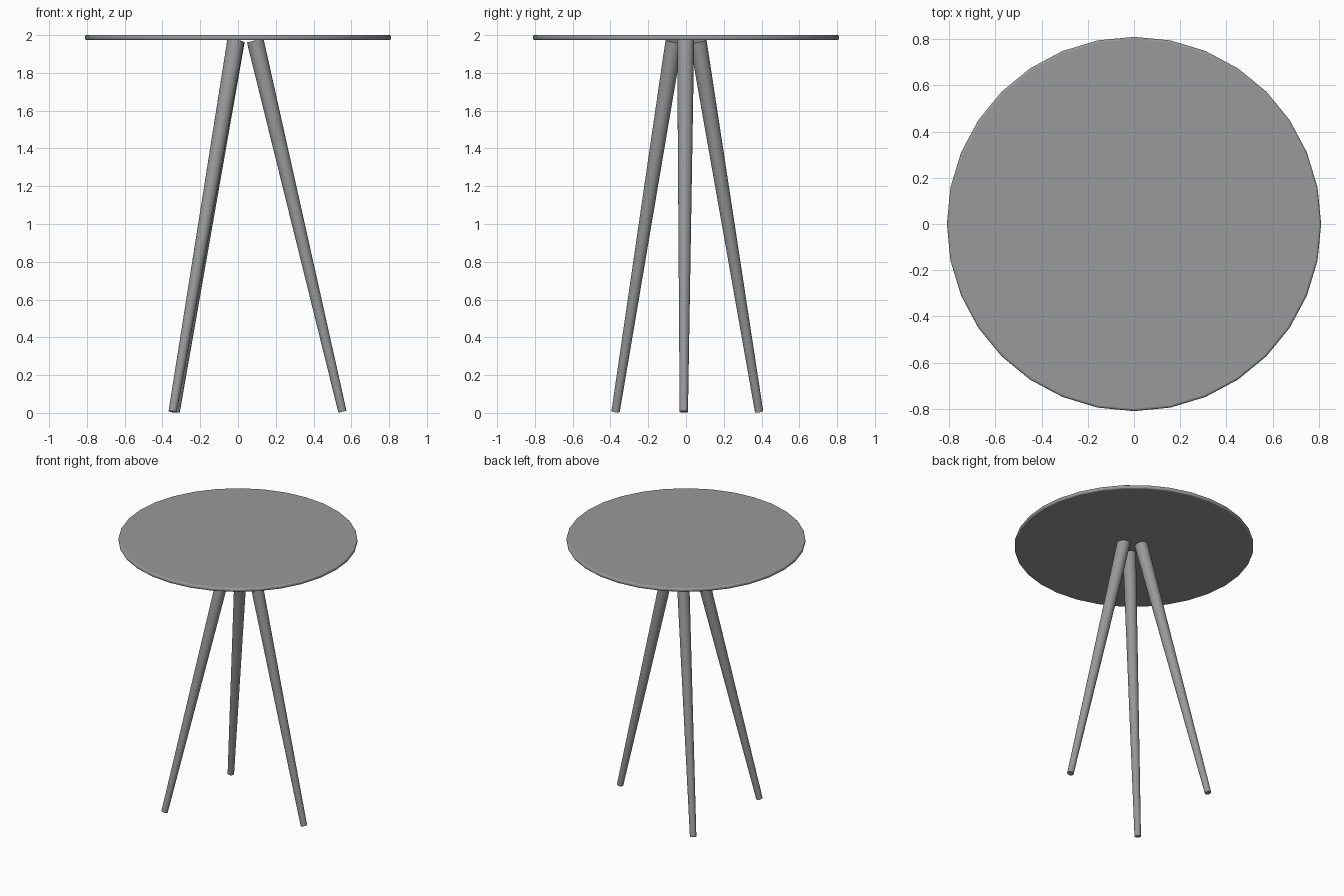
import bpy
from mathutils import Vector, Matrix
from math import radians

if "Cube" in bpy.data.objects:
    bpy.data.objects.remove(bpy.data.objects["Cube"])

# Dark grey finish
grey = bpy.data.materials.new("dark_grey")
grey.diffuse_color = (0.32, 0.32, 0.32, 1)
grey.use_nodes = True
grey.node_tree.nodes["Principled BSDF"].inputs["Base Color"].default_value = grey.diffuse_color

# the tripod is turned slightly about the vertical axis
TURN = Matrix.Rotation(radians(-1.2), 3, 'Z')


def finish(obj, name):
    obj.name = name
    obj.data.materials.append(grey)
    bpy.ops.object.select_all(action='DESELECT')
    obj.select_set(True)
    bpy.context.view_layer.objects.active = obj
    bpy.ops.object.shade_smooth_by_angle(angle=radians(40))


def leg(name, foot, head):
    # tapered round leg, thinner at the foot, ends square to its axis
    foot, head = TURN @ Vector(foot), TURN @ Vector(head)
    axis = head - foot
    bpy.ops.mesh.primitive_cone_add(vertices=32, radius1=0.022, radius2=0.045,
                                    depth=axis.length, location=(foot + head) / 2)
    obj = bpy.context.object
    obj.rotation_euler = axis.to_track_quat('Z', 'Y').to_euler()
    finish(obj, name)


# Round top with softened rim
bpy.ops.mesh.primitive_cylinder_add(vertices=32, radius=0.81, depth=0.027,
                                    location=(0, 0, 1.9865))
top = bpy.context.object
bevel = top.modifiers.new("soft_rim", 'BEVEL')
bevel.width = 0.01
bevel.segments = 4
bevel.limit_method = 'ANGLE'
bevel.angle_limit = 0.7
finish(top, "table_top")

# Three splayed legs
leg("right_leg", (0.553, 0, 0.006), (0.091, 0, 1.972))
for side, s in (("front", -1), ("back", 1)):
    leg(side + "_left_leg", (-0.338, s * 0.38, 0.006), (-0.011, s * 0.064, 1.968))
